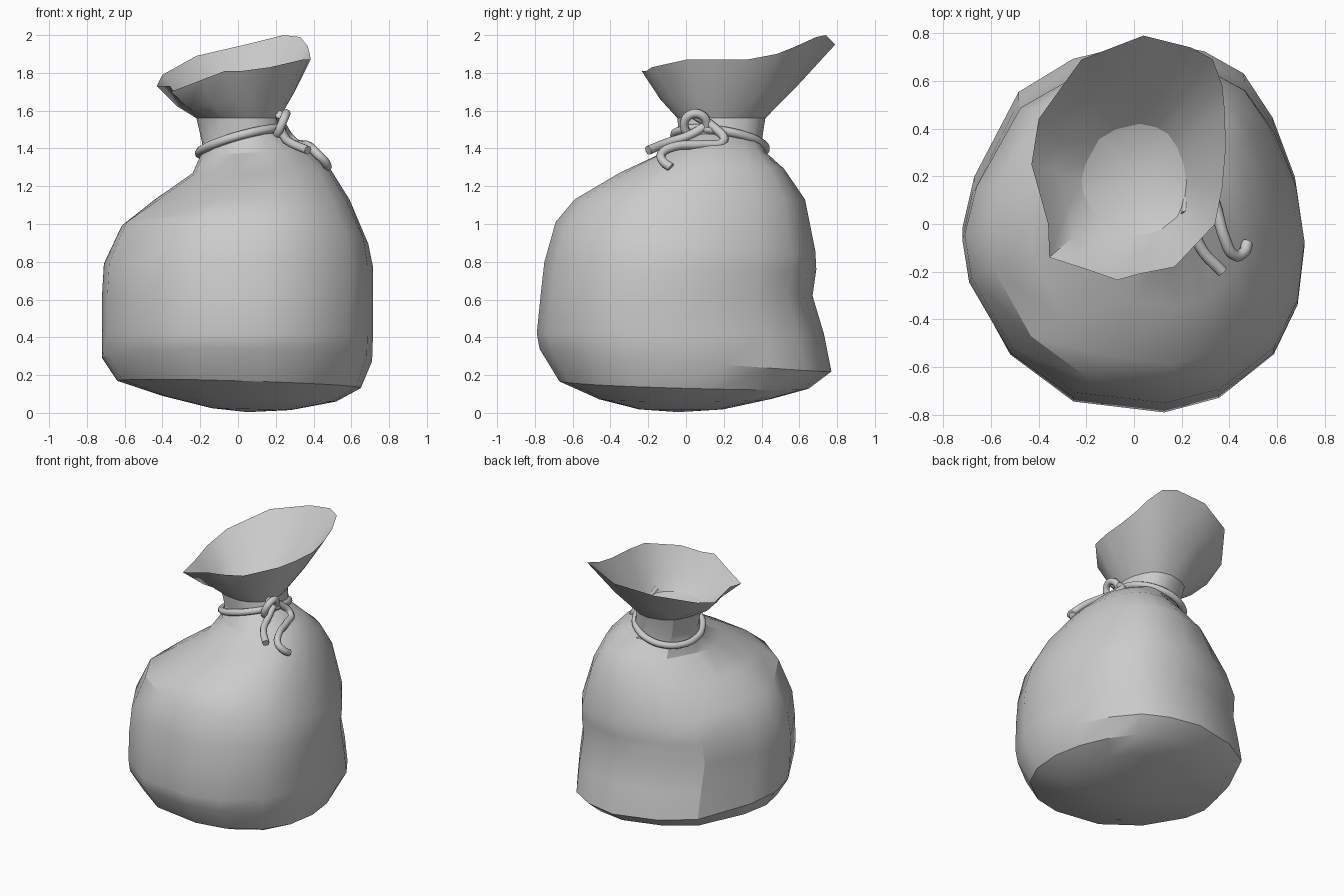
import bpy
import bmesh
from mathutils import Vector
from math import radians, sin, cos, pi

cube = bpy.data.objects.get("Cube")
if cube:
    bpy.data.objects.remove(cube, do_unlink=True)

cloth = bpy.data.materials.new("light grey cloth")
cloth.use_nodes = True
grey = (0.6, 0.6, 0.6, 1)
cloth.diffuse_color = grey
cloth.node_tree.nodes["Principled BSDF"].inputs["Base Color"].default_value = grey


def finish(obj, angle):
    bpy.ops.object.select_all(action='DESELECT')
    obj.select_set(True)
    bpy.context.view_layer.objects.active = obj
    if obj.type == 'CURVE':
        bpy.ops.object.convert(target='MESH')
    bpy.ops.object.shade_smooth_by_angle(angle=radians(angle))


# Uneven outline of the sack, anticlockwise from its left side
OUTLINE = [(1, -.06), (.95, .26), (.82, .58), (.65, .82), (.42, .94), (.1, 1), (-.35, .9),
           (-.67, .72), (-.93, .26), (-1, -.02), (-.96, -.27), (-.72, -.68), (-.35, -.94),
           (.18, -1), (.5, -.92), (.82, -.68), (.96, -.4)]
# Torn mouth, in the same order
RIM = [(.37, .15, 1.87), (.385, .32, 1.87), (.38, .48, 1.9), (.37, .58, 1.94), (.33, .69, 1.99),
       (.24, .74, 2), (.04, .79, 1.95), (-.22, .69, 1.89), (-.4, .44, 1.79), (-.43, .25, 1.73),
       (-.36, 0, 1.73), (-.355, -.14, 1.7), (-.2, -.19, 1.76), (-.07, -.235, 1.81),
       (.02, -.21, 1.81), (.17, -.18, 1.83), (.34, 0, 1.87)]
# Rings: height, x range, y range, rise towards +x and +y
RINGS = [(.02, -.14, .28, -.25, .2, -.005, 0),
         (.075, -.4, .52, -.46, .45, -.015, 0),
         (.15, -.64, .65, -.67, .65, -.02, -.02),
         (.28, -.72, .71, -.775, .77, -.01, -.06),
         (.42, -.72, .715, -.79, .73, 0, 0),
         (.62, -.72, .715, -.77, .67, 0, 0),
         (.78, -.71, .715, -.75, .69, -.01, -.02),
         (.94, -.615, .69, -.69, .685, -.05, -.08),
         (1.13, -.44, .59, -.59, .63, 0, 0),
         (1.28, -.24, .49, -.35, .52, .01, .01),
         (1.38, -.20, .38, -.11, .42, .02, 0),
         (1.45, -.19, .24, -.04, .40, .02, -.02),
         (1.56, -.22, .22, -.045, .42, 0, 0)]


def ring_points(z, x0, x1, y0, y1, tx, ty):
    cx, cy, rx, ry = (x0 + x1) / 2, (y0 + y1) / 2, (x1 - x0) / 2, (y1 - y0) / 2
    return [Vector((cx + rx * u, cy + ry * v, z + tx * u + ty * v)) for u, v in OUTLINE]


# Sack: lofted rings, flared neck and open mouth
rings = [ring_points(*r) for r in RINGS]
rim = [Vector(p) for p in RIM]
rings.append([a.lerp(b, .48) - Vector((0, 0, .02)) for a, b in zip(rings[-1], rim)])
rings.append(rim)
bm = bmesh.new()
loops = [[bm.verts.new(p) for p in ring] for ring in rings]
n = len(OUTLINE)
for low, high in zip(loops, loops[1:]):
    for i in range(n):
        j = (i + 1) % n
        bm.faces.new((low[i], low[j], high[j], high[i]))
# Bottom point, and gathered cloth closing the throat
base = bm.verts.new((.05, -.04, .004))
throat = bm.verts.new((.02, .19, 1.47))
for i in range(n):
    j = (i + 1) % n
    bm.faces.new((base, loops[0][j], loops[0][i]))
    bm.faces.new((throat, loops[-3][i], loops[-3][j]))
mesh = bpy.data.meshes.new("sack")
bm.to_mesh(mesh)
bm.free()
mesh.materials.append(cloth)
sack = bpy.data.objects.new("sack", mesh)
bpy.context.collection.objects.link(sack)
finish(sack, 30)


# Rope pieces: smooth round tubes along a path
def rope(name, points, closed=False):
    data = bpy.data.curves.new(name, 'CURVE')
    data.dimensions = '3D'
    data.bevel_depth = .024
    data.bevel_resolution = 2
    data.resolution_u = 5
    data.use_fill_caps = True
    spline = data.splines.new('BEZIER')
    spline.bezier_points.add(len(points) - 1)
    for bp, co in zip(spline.bezier_points, points):
        bp.co = co
        bp.handle_left_type = bp.handle_right_type = 'AUTO'
    spline.use_cyclic_u = closed
    data.materials.append(cloth)
    obj = bpy.data.objects.new(name, data)
    bpy.context.collection.objects.link(obj)
    finish(obj, 50)


turns = [2 * pi * i / 12 for i in range(12)]
rope("neck_rope", [(.015 + .22 * cos(a), .18 + .24 * sin(a), 1.435 + .06 * cos(a) - .035 * sin(a))
                   for a in turns], True)
rope("knot_loop", [(.23 + .025 * sin(a), .05 + .06 * cos(a), 1.525 + .06 * sin(a))
                   for a in turns[::2]], True)
rope("short_rope_end", [(.22, .12, 1.53), (.24, .02, 1.47), (.28, -.1, 1.43), (.37, -.2, 1.39)])
rope("hooked_rope_end", [(.22, .04, 1.58), (.24, .15, 1.51), (.29, .2, 1.44), (.34, .08, 1.42),
                         (.38, -.06, 1.41), (.42, -.13, 1.37), (.46, -.12, 1.33), (.475, -.08, 1.3)])
